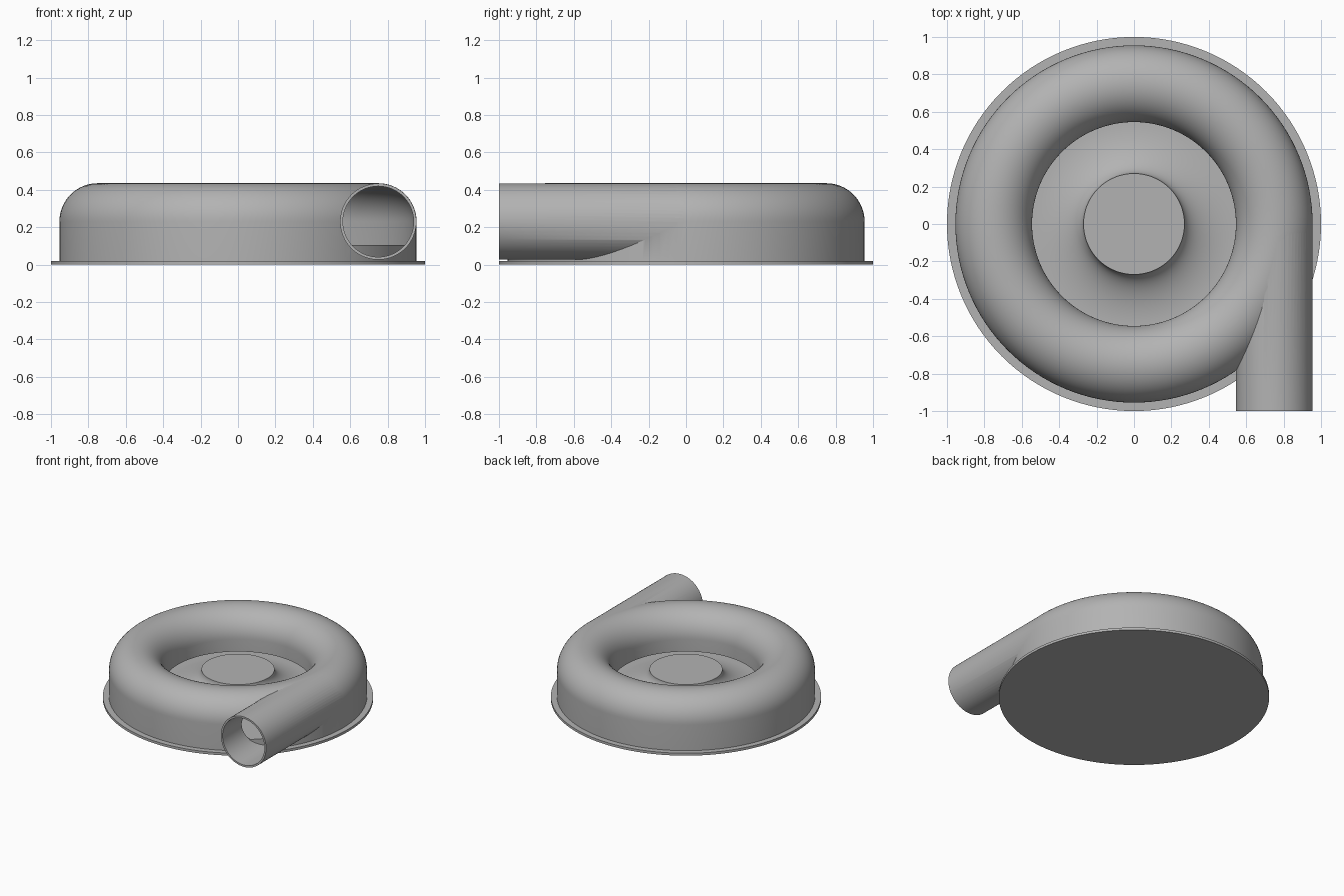
import bpy, bmesh
from math import sin, cos, pi, radians
from mathutils import Matrix

cube = bpy.data.objects.get("Cube")
if cube:
    bpy.data.objects.remove(cube, do_unlink=True)

# Single cast-metal colour
GREY = (0.45, 0.45, 0.45, 1)
metal = bpy.data.materials.new("cast_grey")
metal.use_nodes = True
metal.diffuse_color = GREY
metal.node_tree.nodes["Principled BSDF"].inputs["Base Color"].default_value = GREY

MID, AXIS_Z = 0.75, 0.23      # scroll tube centre: radius and height
TUBE, BORE = 0.205, 0.19      # scroll tube outer and inner radii


def finish(name, bm):
    bmesh.ops.remove_doubles(bm, verts=bm.verts, dist=1e-5)
    bmesh.ops.recalc_face_normals(bm, faces=bm.faces)
    mesh = bpy.data.meshes.new(name)
    bm.to_mesh(mesh)
    bm.free()
    mesh.materials.append(metal)
    obj = bpy.data.objects.new(name, mesh)
    bpy.context.collection.objects.link(obj)
    return obj


def lathe(name, profile, closed=False, steps=128):
    """Revolve (radius, z) points about the z axis."""
    bm = bmesh.new()
    vs = [bm.verts.new((r, 0, z)) for r, z in profile]
    edges = [bm.edges.new(p) for p in zip(vs, vs[1:])]
    if closed:
        edges.append(bm.edges.new((vs[-1], vs[0])))
    bmesh.ops.spin(bm, geom=vs + edges, axis=(0, 0, 1), cent=(0, 0, 0),
                   angle=2 * pi, steps=steps, use_duplicate=False)
    return finish(name, bm)


def pipe(name, radius, front, back):
    """Solid cylinder along y on the scroll tube axis."""
    bm = bmesh.new()
    place = Matrix.Translation((MID, (front + back) / 2, AXIS_Z)) @ Matrix.Rotation(pi / 2, 4, 'X')
    bmesh.ops.create_cone(bm, cap_ends=True, segments=64, radius1=radius,
                          radius2=radius, depth=back - front, matrix=place)
    return finish(name, bm)


def combine(target, tool, operation):
    mod = target.modifiers.new(operation.lower(), 'BOOLEAN')
    mod.operation, mod.solver, mod.object = operation, 'EXACT', tool
    bpy.context.view_layer.objects.active = target
    bpy.ops.object.modifier_apply(modifier=mod.name)
    bpy.data.objects.remove(tool, do_unlink=True)


def smooth(obj):
    bpy.ops.object.select_all(action='DESELECT')
    obj.select_set(True)
    bpy.context.view_layer.objects.active = obj
    bpy.ops.object.shade_smooth_by_angle(angle=radians(30))


def arch(radius, n=32):
    """Half circle over the scroll tube, inside to outside."""
    return [(MID - radius * cos(pi * i / n), AXIS_Z + radius * sin(pi * i / n))
            for i in range(n + 1)]


# Flat round flange
flange = lathe("base_flange", [(0, 0), (1, 0), (1, 0.02), (0, 0.02)])

# Back plate with flared hub rising in the middle
flare = [(0.545 - 0.275 * cos(pi / 2 * i / 20), 0.24 - 0.135 * sin(pi / 2 * i / 20))
         for i in range(21)]
hub = lathe("hub_plate", [(0, 0.24)] + flare + [(0.945, 0.105), (0.945, 0.01), (0, 0.01)])

# Scroll housing: arched ring joined to a tangential outlet, then hollowed
housing = lathe("scroll_housing", [(MID - TUBE, 0.13)] + arch(TUBE)
                + [(MID + TUBE, 0.02), (0.7, 0.02), (0.7, 0.13)], closed=True)
combine(housing, pipe("outlet", TUBE - 0.001, -1, -0.02), 'UNION')
combine(housing, lathe("cavity", [(MID - BORE, -0.05)] + arch(BORE)
                       + [(MID + BORE, -0.05)], closed=True), 'DIFFERENCE')
combine(housing, pipe("outlet_bore", BORE - 0.001, -1.1, -0.02), 'DIFFERENCE')

for part in (flange, hub, housing):
    smooth(part)
